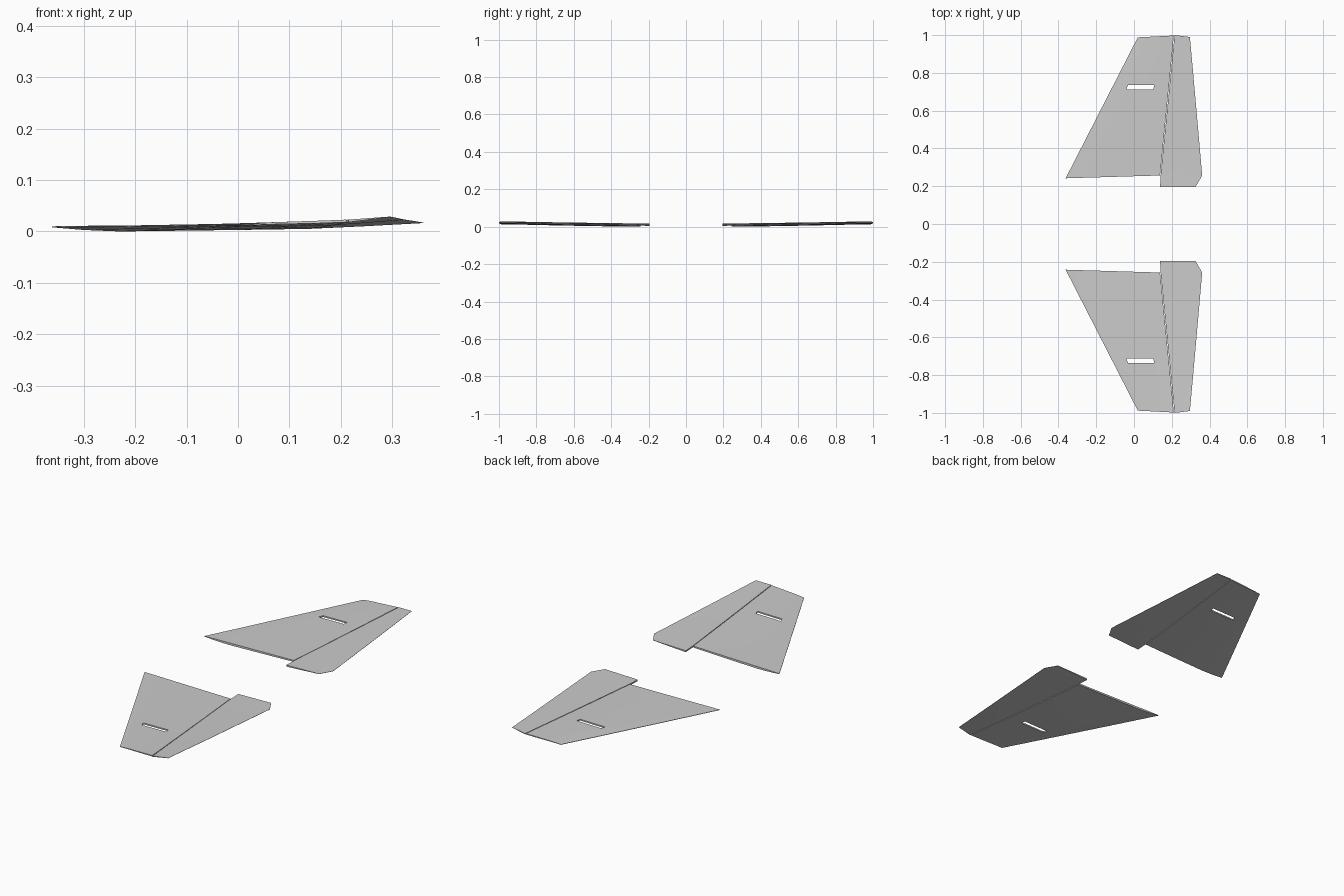
import bpy, bmesh

cube = bpy.data.objects.get("Cube")
if cube:
    bpy.data.objects.remove(cube, do_unlink=True)

grey = bpy.data.materials.new("light_grey")
grey.use_nodes = True
grey.diffuse_color = (0.6, 0.6, 0.6, 1)
grey.node_tree.nodes["Principled BSDF"].inputs["Base Color"].default_value = (0.6, 0.6, 0.6, 1)


def lerp(a, b, t):
    return a + (b - a) * t


def loft_panel(name, side, rows, cols, root, tip, hole=None):
    """Thin closed panel. rows: (x0, y0, x1, y1) along the span;
    root and tip: (top heights, bottom heights) for each chord fraction."""
    bm = bmesh.new()
    y_in, y_out = rows[0][1], rows[-1][1]
    layers = ([], [])
    for x0, y0, x1, y1 in rows:
        s = ((y0 - y_in) / (y_out - y_in)) ** 1.4
        for k, grid in enumerate(layers):
            grid.append([bm.verts.new((lerp(x0, x1, t), side * lerp(y0, y1, t),
                                       lerp(root[k][i], tip[k][i], s)))
                         for i, t in enumerate(cols)])
    for grid in layers:
        for r in range(len(rows) - 1):
            for c in range(len(cols) - 1):
                if (r, c) != hole:
                    bm.faces.new((grid[r][c], grid[r][c + 1],
                                  grid[r + 1][c + 1], grid[r + 1][c]))

    # Walls round the outline and the slot
    def wall(a, b):
        top, bottom = layers
        bm.faces.new((top[a[0]][a[1]], top[b[0]][b[1]],
                      bottom[b[0]][b[1]], bottom[a[0]][a[1]]))

    def ring(r0, r1, c0, c1):
        for c in range(c0, c1):
            wall((r0, c), (r0, c + 1))
            wall((r1, c), (r1, c + 1))
        for r in range(r0, r1):
            wall((r, c0), (r + 1, c0))
            wall((r, c1), (r + 1, c1))

    ring(0, len(rows) - 1, 0, len(cols) - 1)
    if hole:
        ring(hole[0], hole[0] + 1, hole[1], hole[1] + 1)
    bmesh.ops.recalc_face_normals(bm, faces=bm.faces)
    mesh = bpy.data.meshes.new(name)
    bm.to_mesh(mesh)
    bm.free()
    mesh.materials.append(grey)
    obj = bpy.data.objects.new(name, mesh)
    bpy.context.collection.objects.link(obj)
    bpy.ops.object.select_all(action='DESELECT')
    obj.select_set(True)
    bpy.context.view_layer.objects.active = obj
    bpy.ops.object.shade_smooth_by_angle(angle=0.5)


# Main panel outline: leading edge to hinge line, root to tip
def main_row(y):
    return (lerp(-0.362, 0.02, (y - 0.242) / 0.746), y,
            lerp(0.138, 0.211, (y - 0.257) / 0.74), y)


main_rows = [(-0.362, 0.242, 0.138, 0.257), main_row(0.48), main_row(0.713),
             main_row(0.736), main_row(0.86), (0.02, 0.988, 0.211, 0.998)]
main_cols = (0, 0.12, 0.265, 0.735, 1)
main_root = ((.010, .011, .011, .012, .013), (.008, .003, 0, .003, .005))
main_tip = ((.014, .016, .018, .021, .023), (.012, .013, .014, .016, .018))

# Trailing flap outline: hinge line to trailing edge
flap_rows = [(0.138, 0.195, 0.325, 0.195), (0.141, 0.257, 0.361, 0.257),
             (0.187, 0.72, 0.322, 0.70), (0.215, 1.0, 0.296, 0.99)]
flap_cols = (0, 0.5, 1)
flap_root = ((.013, .015, .017), (.005, .010, .016))
flap_tip = ((.023, .026, .029), (.018, .023, .028))

for label, side in (("front", -1), ("rear", 1)):
    loft_panel(label + "_wing_panel", side, main_rows, main_cols,
               main_root, main_tip, hole=(2, 2))
    loft_panel(label + "_wing_flap", side, flap_rows, flap_cols, flap_root, flap_tip)
